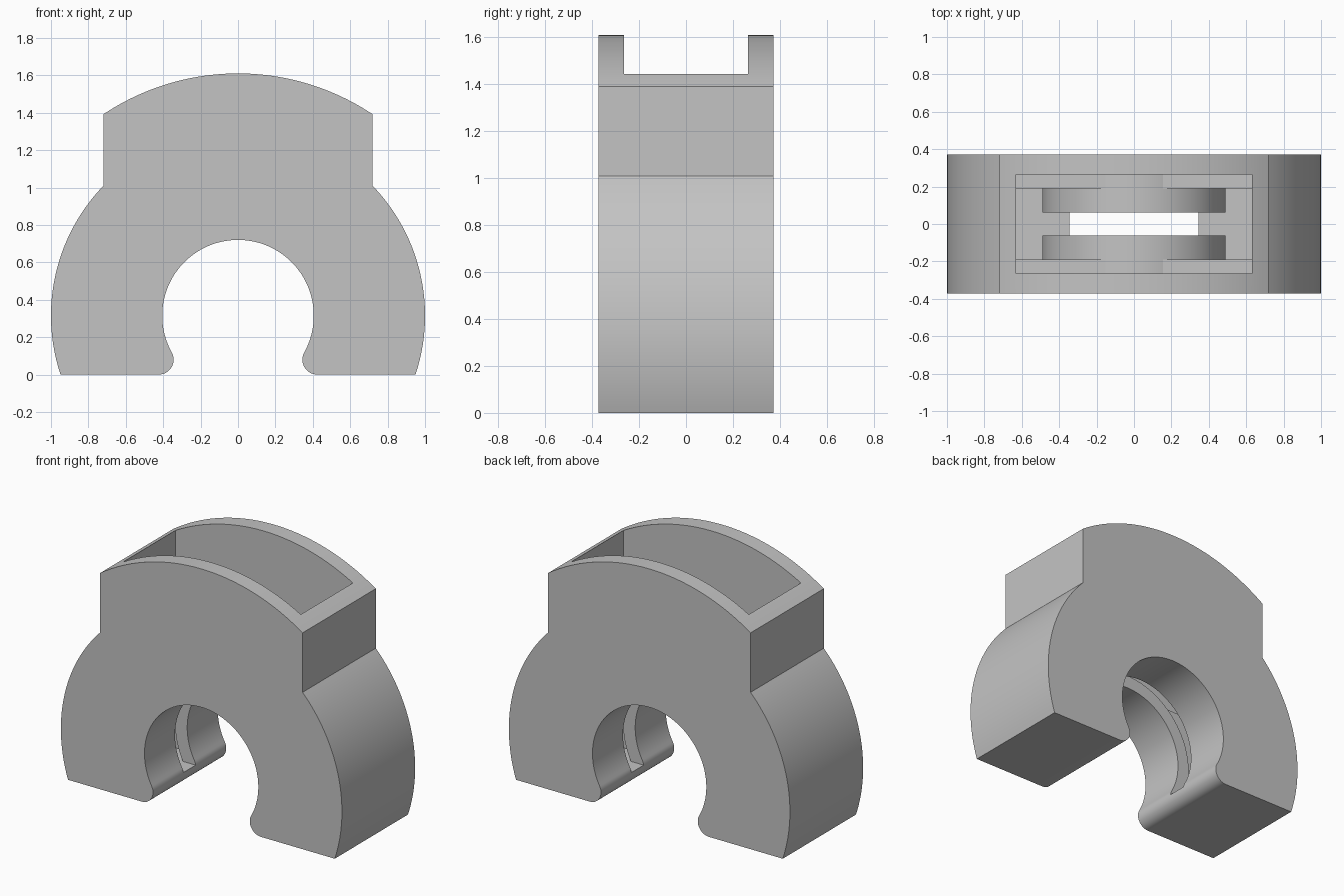
import bpy, bmesh
from math import sin, cos, asin, atan2, sqrt, pi, radians
from mathutils import Vector

cube = bpy.data.objects.get("Cube")
if cube:
    bpy.data.objects.remove(cube, do_unlink=True)

CZ = 0.315            # height of the shared arc centre
HALF_DEPTH = 0.372
OUTER, CROWN, BORE, SHELL = 1.0, 1.295, 0.405, 0.49
SHOULDER, LIP, FLOOR = 0.72, 0.08, 0.09

grey = bpy.data.materials.new("plain_grey")
grey.use_nodes = True
colour = (0.55, 0.55, 0.55, 1)
grey.diffuse_color = colour
grey.node_tree.nodes["Principled BSDF"].inputs["Base Color"].default_value = colour


def arc(cx, cz, r, start, end, steps):
    """Points on an arc in the x-z plane."""
    angles = [start + (end - start) * i / steps for i in range(steps + 1)]
    return [(cx + r * cos(a), cz + r * sin(a)) for a in angles]


def prism(name, points, half, axis="y"):
    """Extrude a closed profile both ways along x or y."""
    bm = bmesh.new()
    if axis == "y":
        verts = [bm.verts.new((u, -half, v)) for u, v in points]
        move = Vector((0, 2 * half, 0))
    else:
        verts = [bm.verts.new((-half, u, v)) for u, v in points]
        move = Vector((2 * half, 0, 0))
    face = bm.faces.new(verts)
    new = bmesh.ops.extrude_face_region(bm, geom=[face])["geom"]
    bmesh.ops.translate(bm, vec=move, verts=[g for g in new if isinstance(g, bmesh.types.BMVert)])
    bmesh.ops.recalc_face_normals(bm, faces=bm.faces)
    mesh = bpy.data.meshes.new(name)
    bm.to_mesh(mesh)
    bm.free()
    mesh.materials.append(grey)
    obj = bpy.data.objects.new(name, mesh)
    bpy.context.collection.objects.link(obj)
    return obj


def cut(target, cutter):
    """Subtract the cutter, then discard it."""
    cutter.hide_render = True
    mod = target.modifiers.new("cut", "BOOLEAN")
    mod.operation, mod.solver, mod.object = "DIFFERENCE", "EXACT", cutter
    bpy.context.view_layer.objects.active = target
    bpy.ops.object.modifier_apply(modifier=mod.name)
    bpy.data.objects.remove(cutter, do_unlink=True)


def mirrored(points):
    """Join a right-hand chain, ending at the centre, to its mirror image."""
    return points + [(-x, z) for x, z in reversed(points[:-1])]


# Body profile: rounded lips, bore, outer flanks and shouldered crown
lip_z = LIP
lip_x = sqrt((BORE + LIP) ** 2 - (CZ - lip_z) ** 2)
tangent = atan2(lip_z - CZ, lip_x)
inner = arc(lip_x, lip_z, LIP, 1.5 * pi, tangent + pi, 20)
inner += arc(0, CZ, BORE, tangent, pi / 2, 48)[1:]
flank_end = atan2(sqrt(OUTER ** 2 - SHOULDER ** 2), SHOULDER)
outer = arc(0, CZ, OUTER, -asin(CZ / OUTER), flank_end, 40)
outer += arc(0, CZ, CROWN, atan2(sqrt(CROWN ** 2 - SHOULDER ** 2), SHOULDER), pi / 2, 24)
left_outer = [(-x, z) for x, z in reversed(outer[:-1])]
left_inner = [(-x, z) for x, z in inner[:-1]]
body = prism("clamp_body", outer + left_outer + left_inner + inner[::-1], HALF_DEPTH)

# Narrow slot opening from the pocket into the bore
slot = prism("slot_cutter", mirrored([(0.55, FLOOR), (0.55, 0.9), (0, 0.9)]), 0.062)
cut(body, slot)

# Stepped pocket open at the crown, leaving a curved shell around the bore
step = [(0.19, FLOOR), (0.19, 0.78), (0.265, 0.78), (0.265, 1.9), (0, 1.9)]
pocket = prism("pocket_cutter", mirrored(step), 0.632, "x")
shell = prism("shell_core", arc(0, CZ, SHELL, 0, 2 * pi, 128)[:-1], 0.5)
cut(pocket, shell)
cut(body, pocket)

# Smooth the curved walls and keep crisp edges
bpy.ops.object.select_all(action="DESELECT")
body.select_set(True)
bpy.context.view_layer.objects.active = body
bpy.ops.object.shade_smooth_by_angle(angle=radians(15))
